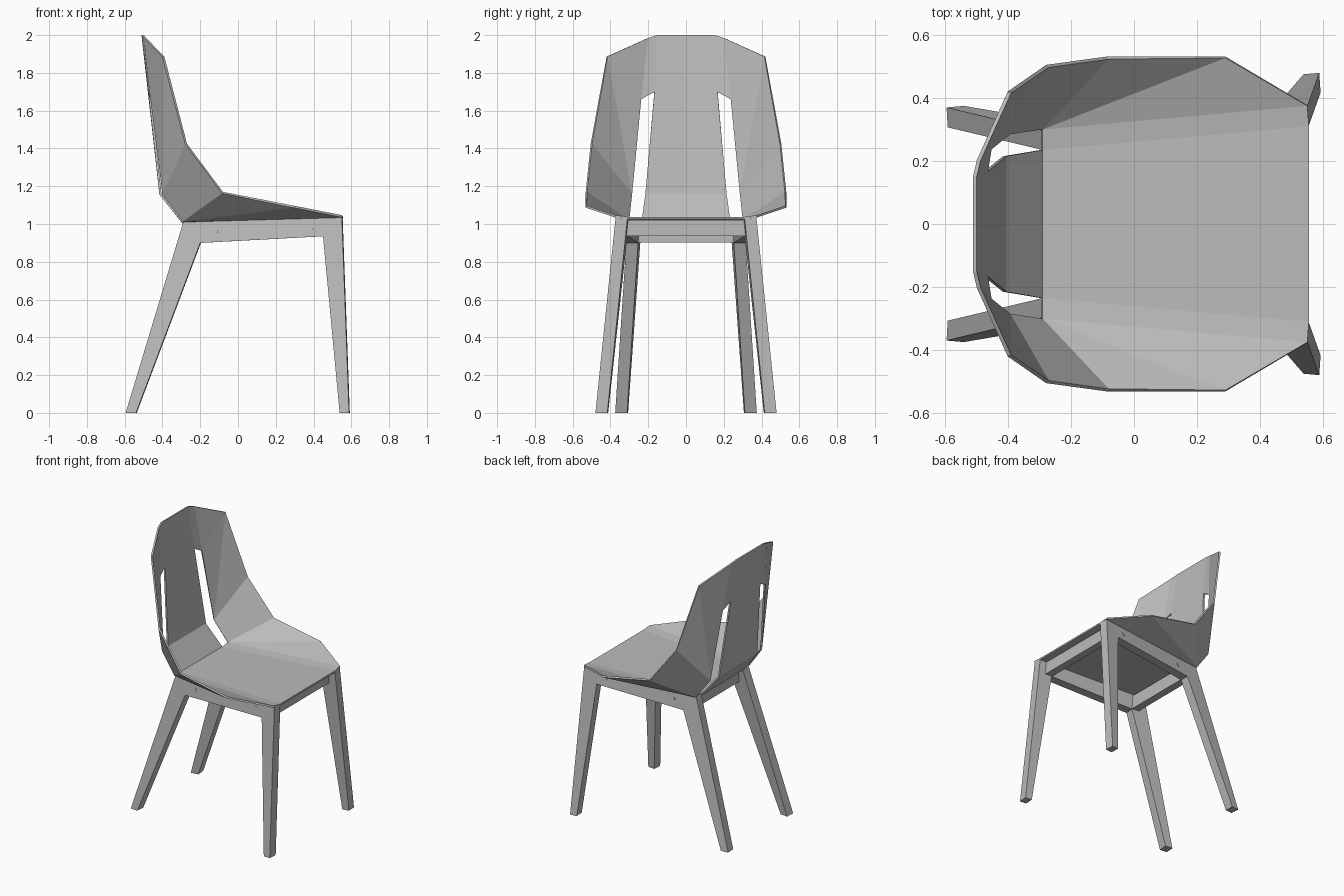
import bpy, bmesh
from mathutils import Vector

if "Cube" in bpy.data.objects:
    bpy.data.objects.remove(bpy.data.objects["Cube"], do_unlink=True)

grey = bpy.data.materials.new("plain_grey")
grey.use_nodes = True
colour = (0.5, 0.5, 0.5, 1)
grey.diffuse_color = colour
grey.node_tree.nodes["Principled BSDF"].inputs["Base Color"].default_value = colour


def make_object(name, bm, mirror=True):
    mesh = bpy.data.meshes.new(name)
    bm.to_mesh(mesh)
    bm.free()
    mesh.materials.append(grey)
    obj = bpy.data.objects.new(name, mesh)
    bpy.context.scene.collection.objects.link(obj)
    if mirror:
        mod = obj.modifiers.new("mirror", 'MIRROR')
        mod.use_axis = (False, True, False)
    return obj


# Folded sheet shell: named corners of one half
corners = {
    "front_mid": (.555, 0, 1.038), "front_in": (.555, .31, 1.038),
    "front_out": (.55, .375, 1.047), "rear_mid": (-.29, 0, 1.015),
    "rear_in": (-.29, .235, 1.015), "rear_out": (-.29, .30, 1.022),
    "wing_front": (.29, .527, 1.098), "wing_mid": (-.08, .523, 1.17),
    "wing_high": (-.27, .497, 1.425), "shoulder": (-.39, .415, 1.887),
    "fold_mid": (-.405, 0, 1.16), "fold_in": (-.405, .215, 1.16),
    "fold_out": (-.392, .285, 1.16), "slot_in": (-.463, .167, 1.70),
    "slot_out": (-.452, .237, 1.66), "top_out": (-.487, .20, 1.985),
    "top_in": (-.499, .15, 2.0), "top_mid": (-.499, 0, 2.0),
}
panels = [
    "front_mid front_in rear_in rear_mid",
    "front_in front_out rear_out rear_in",
    "front_out wing_front rear_out",
    "wing_front wing_mid rear_out",
    "wing_mid wing_high fold_out rear_out",
    "wing_high shoulder fold_out",
    "shoulder slot_out fold_out",
    "shoulder top_out slot_out",
    "top_out top_in slot_in slot_out",
    "top_in top_mid fold_mid fold_in slot_in",
    "fold_mid rear_mid rear_in fold_in",
]
bm = bmesh.new()
verts = {name: bm.verts.new(co) for name, co in corners.items()}
for panel in panels:
    bm.faces.new([verts[n] for n in panel.split()])
bmesh.ops.recalc_face_normals(bm, faces=bm.faces)
bm.faces.ensure_lookup_table()
if bm.faces[0].normal.z < 0:
    bmesh.ops.reverse_faces(bm, faces=bm.faces)
shell = make_object("seat_shell", bm)
thick = shell.modifiers.new("thickness", 'SOLIDIFY')
thick.thickness = .012
thick.offset = -1


# Leaning side frames: legs and side rail in one sloping plane
def side_y(x, z):
    return .425 + .093 * x - .1 * z


profile = [(-.595, 0), (-.29, 1.01), (.55, 1.034), (.588, 0),
           (.538, 0), (.45, .935), (-.2, .9), (-.54, 0)]
bm = bmesh.new()
outer = [bm.verts.new((x, side_y(x, z), z)) for x, z in profile]
inner = [bm.verts.new((x + .004, side_y(x, z) - .063, z)) for x, z in profile]
bm.faces.new(outer)
bm.faces.new(inner[::-1])
for i in range(len(profile)):
    j = (i + 1) % len(profile)
    bm.faces.new((outer[i], outer[j], inner[j], inner[i]))
bmesh.ops.recalc_face_normals(bm, faces=bm.faces)
make_object("side_frame", bm)


# Cross rails running between the side frames
def cross_rail(name, x0, x1, z0, z1):
    bm = bmesh.new()
    bmesh.ops.create_cube(bm, size=1)
    for v in bm.verts:
        x = x1 if v.co.x > 0 else x0
        z = z1 if v.co.z > 0 else z0
        side = 1 if v.co.y > 0 else -1
        v.co = (x, side * (side_y(x, z) - .03), z)
    make_object(name, bm, mirror=False)


cross_rail("front_rail", .45, .505, .936, 1.022)
cross_rail("rear_rail", -.25, -.195, .902, .998)

# Screw heads on the side rails
normal = Vector((-.093, 1, .1)).normalized()
turn = normal.to_track_quat('Z', 'Y').to_matrix().to_4x4()
bm = bmesh.new()
for x, z in ((-.12, .96), (.39, .987)):
    disc = bmesh.ops.create_cone(bm, cap_ends=True, segments=12,
                                 radius1=.014, radius2=.014, depth=.006)["verts"]
    bmesh.ops.transform(bm, matrix=turn, verts=disc)
    bmesh.ops.translate(bm, vec=(x, side_y(x, z), z), verts=disc)
make_object("screw_heads", bm)
